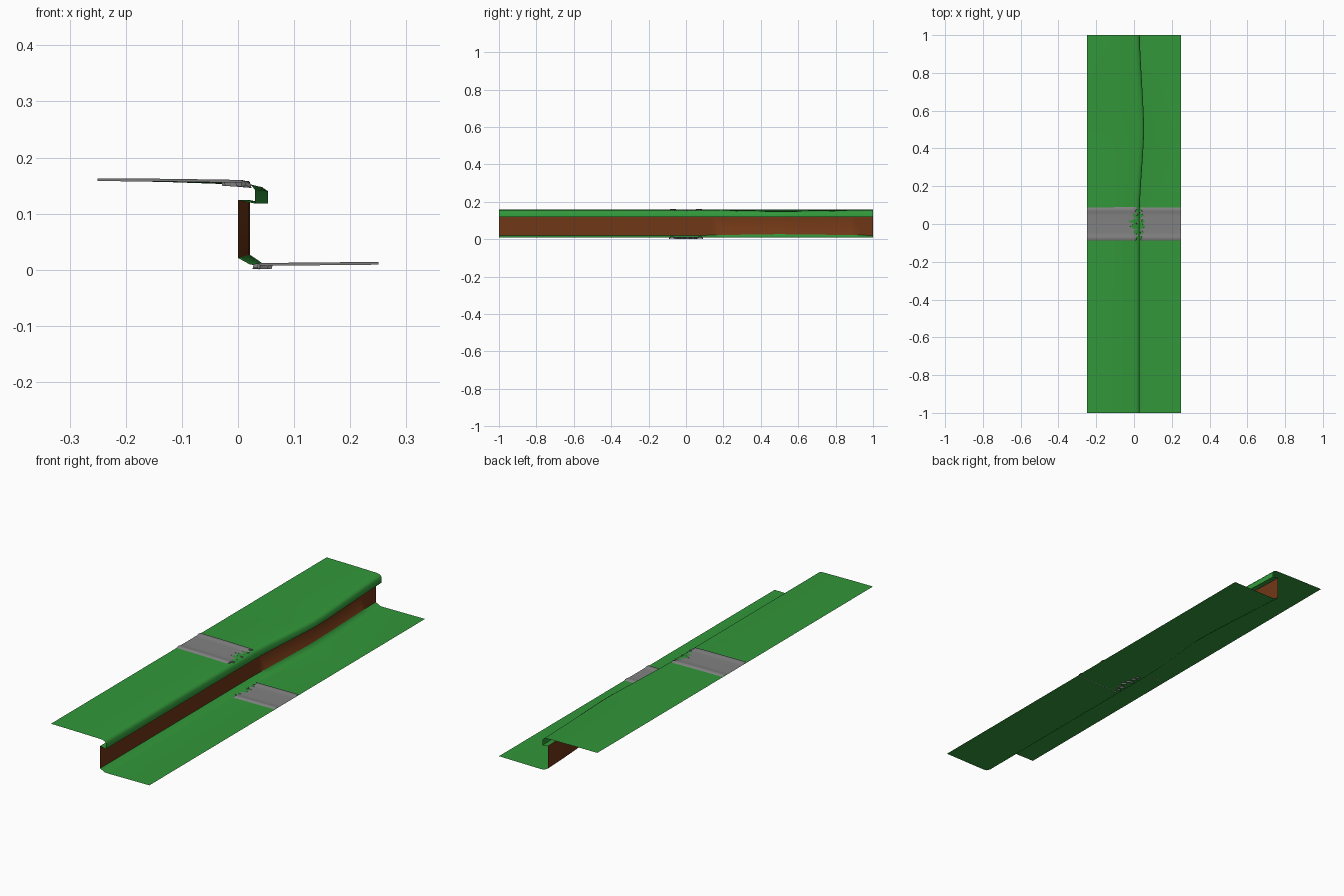
import bpy, bmesh, math

if "Cube" in bpy.data.objects:
    bpy.data.objects.remove(bpy.data.objects["Cube"])


def material(name, rgb):
    m = bpy.data.materials.new(name)
    m.diffuse_color = (*rgb, 1)
    m.use_nodes = True
    m.node_tree.nodes["Principled BSDF"].inputs["Base Color"].default_value = m.diffuse_color
    return m


GRASS = material("grass green", (0.032, 0.31, 0.042))
EARTH = material("earth brown", (0.16, 0.038, 0.008))
STONE = material("path grey", (0.22, 0.22, 0.22))

# Cliff cross-section: x, z, bulge shift in x, bulge shift in z
PROFILE = [
    (-0.25, 0.159, 0, 0), (-0.12, 0.158, 0, -0.002), (0.008, 0.156, 0.5, -0.005),
    (0.022, 0.152, 0.9, -0.005), (0.030, 0.143, 1.0, -0.003),
    (0.030, 0.118, 1.0, 0), (0.000, 0.124, 0.9, 0),
    (0.000, 0.021, 0.9, 0.006), (0.022, 0.009, 0.9, 0.003),
    (0.045, 0.008, 0.5, 0.001), (0.25, 0.010, 0, 0),
]
WALL = 6          # profile segment that is bare earth
BULGE = 0.024


def bulge(y):
    """Outward swelling of the cliff, peaking at y = 0.5."""
    if y <= 0.08:
        return 0.0
    t = (y - 0.08) / 0.42 if y < 0.5 else (1 - y) / 0.5
    return 0.6 * t + 0.4 * (0.5 - 0.5 * math.cos(math.pi * t))


def finish(bm, name, mats, angle):
    mesh = bpy.data.meshes.new(name)
    bm.to_mesh(mesh)
    bm.free()
    ob = bpy.data.objects.new(name, mesh)
    bpy.context.collection.objects.link(ob)
    for m in mats:
        mesh.materials.append(m)
    bpy.ops.object.select_all(action='DESELECT')
    ob.select_set(True)
    bpy.context.view_layer.objects.active = ob
    bpy.ops.object.shade_smooth_by_angle(angle=math.radians(angle))
    return ob


def skin(bm, rows, mat_rule=lambda i: 0):
    """Join neighbouring rows of points with quads."""
    grid = [[bm.verts.new(p) for p in r] for r in rows]
    for a, b in zip(grid, grid[1:]):
        for i in range(len(a) - 1):
            f = bm.faces.new((a[i], a[i + 1], b[i + 1], b[i]))
            f.material_index = mat_rule(i)
    return grid


# Grassy ledges joined by the earth cliff, one continuous sheet
bm = bmesh.new()
ys = [-1, -0.5, 0.08] + [0.08 + 0.92 * i / 16 for i in range(1, 17)]
rows = []
for y in ys:
    b = bulge(y)
    rows.append([(x + sx * BULGE * b, y, z + sz * b) for x, z, sx, sz in PROFILE])
skin(bm, rows, lambda i: 1 if i == WALL else 0)
for f in bm.faces:
    f.normal_flip()
bm.normal_update()
if bm.faces[0:1] and [f for f in bm.faces][0].normal.z < 0:
    bmesh.ops.reverse_faces(bm, faces=bm.faces[:])
finish(bm, "grassy_cliff", [GRASS, EARTH], 60)


def ground(x, pts):
    """Ground height under a path, from part of the cliff section."""
    for p, q in zip(pts, pts[1:]):
        if x <= q[0]:
            t = max(0, (x - p[0]) / (q[0] - p[0]))
            return p[1] + t * (q[1] - p[1])
    return pts[-1][1]


# Path section: y, height above the grass (raised kerbs on both sides)
SECTION = [(-0.09, -0.001), (-0.083, 0.004), (-0.068, 0.004), (-0.06, 0.0015),
           (-0.045, 0.0012), (-0.03, 0.001), (-0.015, 0.001), (0, 0.001),
           (0.015, 0.001), (0.03, 0.001), (0.045, 0.0012), (0.06, 0.0015),
           (0.068, 0.004), (0.083, 0.004), (0.09, -0.001)]


def path(name, outer, ends, pts):
    """Path from the outer edge to a ragged, broken end that dips down."""
    bm = bmesh.new()
    rows = []
    for (y, h), end in zip(SECTION, ends):
        row = []
        for t in (0, 0.5, 0.85, 0.95, 1):
            x = outer + (end - outer) * t
            row.append((x, y, ground(x, pts) + h))
        x, y, z = row[-1]
        row.append((x + math.copysign(0.002, -outer), y, max(0, z - 0.008)))
        rows.append(row)
    skin(bm, rows)
    bmesh.ops.recalc_face_normals(bm, faces=bm.faces[:])
    up = sum(f.normal.z * f.calc_area() for f in bm.faces)
    if up < 0:
        bmesh.ops.reverse_faces(bm, faces=bm.faces[:])
    return finish(bm, name, [STONE], 40)


path("upper_path", -0.25,
     [0.005, 0.012, 0.01, 0.022, -0.005, 0.018, -0.025, 0.0,
      -0.03, 0.015, -0.01, 0.02, 0.005, 0.018, 0.008], PROFILE[:5])
path("lower_path", 0.25,
     [0.040, 0.036, 0.042, 0.028, 0.055, 0.03, 0.062, 0.045,
      0.06, 0.028, 0.055, 0.03, 0.045, 0.034, 0.04], PROFILE[7:])


# Loose broken stones beside the ragged path ends
def stone(name, x, y, z, size, turn):
    bm = bmesh.new()
    bmesh.ops.create_cone(bm, cap_ends=True, segments=5, radius1=size,
                          radius2=size * 0.8, depth=0.005)
    ob = finish(bm, name, [STONE], 30)
    ob.location = (x, y, z)
    ob.rotation_euler = (0, 0.25, turn)


for i, y in enumerate((-0.055, 0.005, 0.05)):
    stone(f"upper_stone_{i}", 0.016, y, 0.1545, 0.006, i)
    stone(f"lower_stone_{i}", 0.037, y + 0.012, 0.0075, 0.006, i + 0.5)
